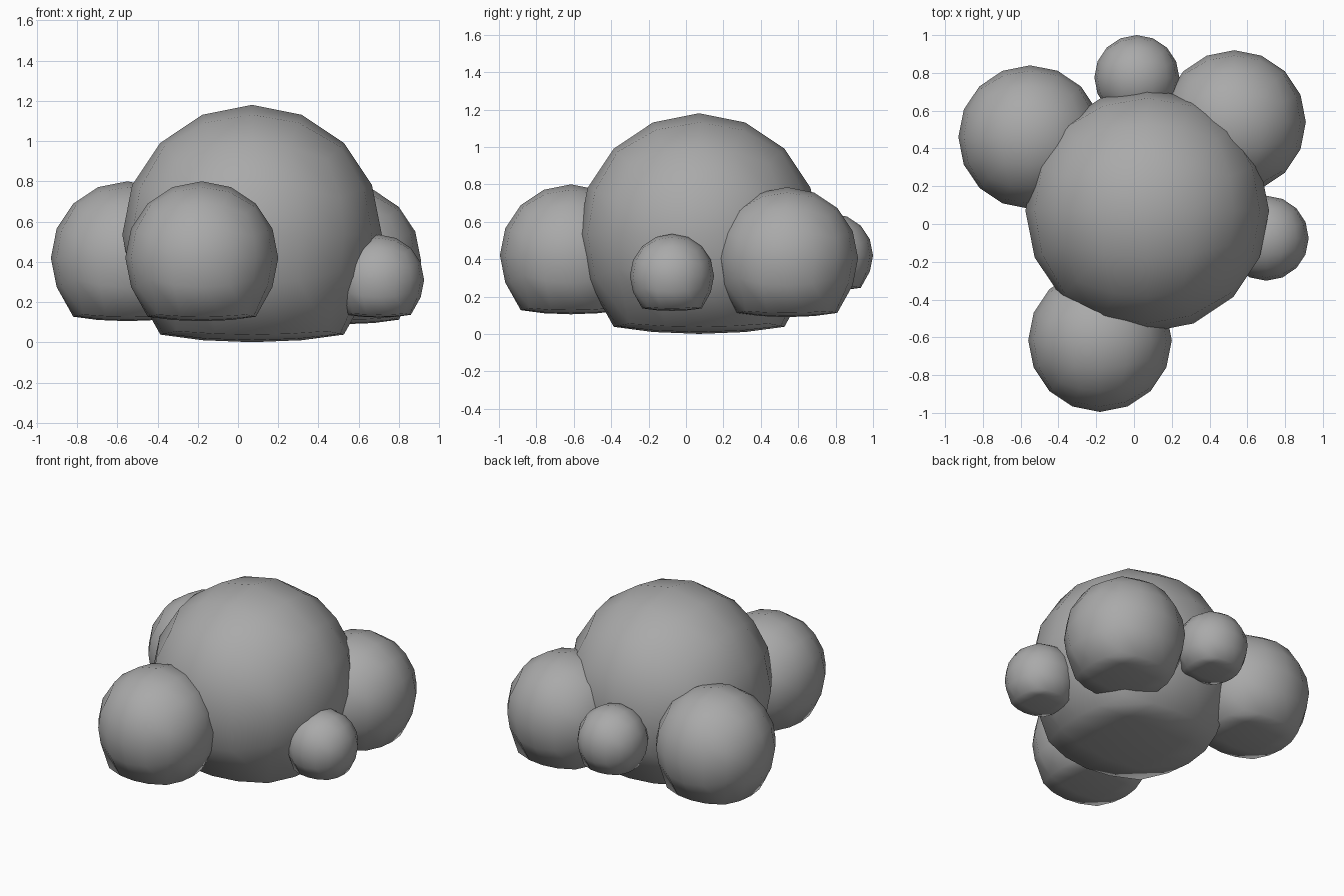
import bpy, bmesh, math
from mathutils import Vector

cube = bpy.data.objects.get("Cube")
if cube:
    bpy.data.objects.remove(cube, do_unlink=True)

# One plain grey for every puff
GREY = (0.40, 0.40, 0.40, 1.0)
mat = bpy.data.materials.new("soft_grey")
mat.use_nodes = True
mat.diffuse_color = GREY
mat.node_tree.nodes["Principled BSDF"].inputs["Base Color"].default_value = GREY


def puff(name, centre, radius):
    """Rounded cube-sphere whose underside is squashed nearly flat."""
    bm = bmesh.new()
    bmesh.ops.create_cube(bm, size=2)
    bmesh.ops.subdivide_edges(bm, edges=bm.edges[:], cuts=3, use_grid_fill=True)
    for v in bm.verts:
        underside = v.co.z < -0.99
        # even angular spacing on the sphere
        v.co = Vector([math.tan(c * math.pi / 4) for c in v.co]).normalized()
        if underside:
            v.co.z = -0.77 + 0.2 * (v.co.z + 0.707)
        v.co *= radius
    bmesh.ops.recalc_face_normals(bm, faces=bm.faces[:])
    for f in bm.faces:
        f.smooth = True
    mesh = bpy.data.meshes.new(name)
    bm.to_mesh(mesh)
    bm.free()
    mesh.materials.append(mat)
    obj = bpy.data.objects.new(name, mesh)
    obj.location = centre
    bpy.context.collection.objects.link(obj)


# Main body of the cluster
puff("main_puff", (0.07, 0.07, 0.535), 0.645)

# Three medium puffs around it
puff("front_puff", (-0.18, -0.615, 0.42), 0.38)
puff("back_right_puff", (-0.55, 0.46, 0.42), 0.38)
puff("back_left_puff", (0.53, 0.54, 0.405), 0.38)

# Two small puffs filling the gaps
puff("small_back_puff", (0.015, 0.775, 0.42), 0.225)
puff("small_left_puff", (0.70, -0.075, 0.31), 0.225)
